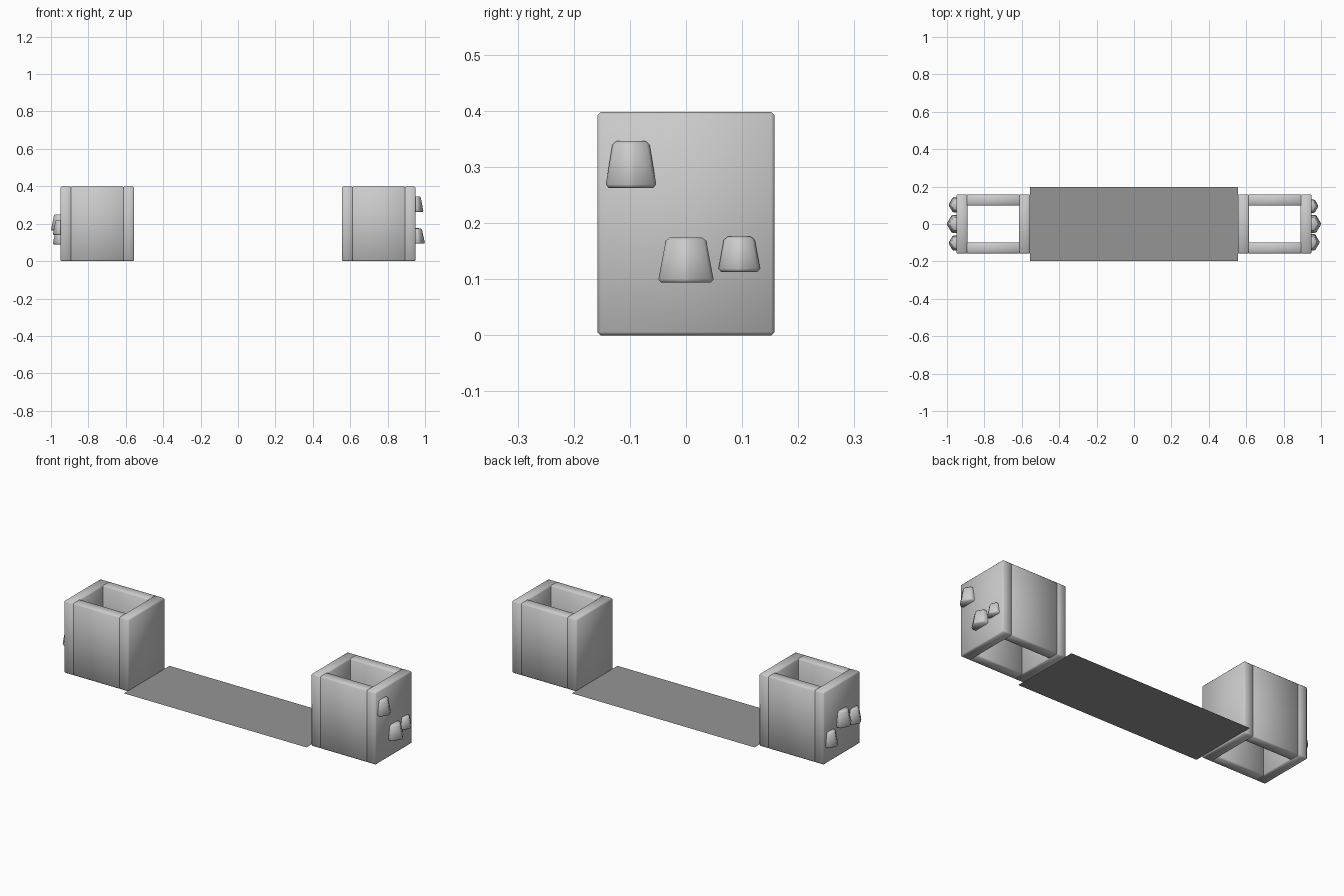
import bpy
from math import radians

if "Cube" in bpy.data.objects:
    bpy.data.objects.remove(bpy.data.objects["Cube"])


def material(name, value):
    m = bpy.data.materials.new(name)
    m.diffuse_color = (value, value, value, 1)
    m.use_nodes = True
    m.node_tree.nodes["Principled BSDF"].inputs["Base Color"].default_value = m.diffuse_color
    return m


DARK = material("deck_grey", 0.3)


def finish(obj, name, bevel):
    # soft bevel with fully smooth shading
    obj.name = name
    m = obj.modifiers.new("Bevel", 'BEVEL')
    m.width = bevel
    m.segments = 1
    m.limit_method = 'ANGLE'
    m.angle_limit = radians(20)
    bpy.ops.object.shade_smooth()
    return obj


def box(name, lo, hi, bevel):
    center = [(a + b) / 2 for a, b in zip(lo, hi)]
    bpy.ops.mesh.primitive_cube_add(size=1, location=center)
    obj = bpy.context.object
    obj.scale = [b - a for a, b in zip(lo, hi)]
    bpy.ops.object.transform_apply(location=False, rotation=False, scale=True)
    return finish(obj, name, bevel)


def hold(name, side, y, z0, z1, radius, tip):
    # six-sided tapered grip, half sunk into the outer wall
    bpy.ops.mesh.primitive_cone_add(
        vertices=6, radius1=radius, radius2=radius * 0.7, depth=z1 - z0,
        location=(side * (tip + 0.003 - radius), y, (z0 + z1) / 2), rotation=(0, 0, radians(30)))
    finish(bpy.context.object, name, 0.006)


# Thin deck sheet between the towers
bpy.ops.mesh.primitive_plane_add(size=1, location=(0, 0, 0.008))
deck = bpy.context.object
deck.name = "deck"
deck.scale = (1.112, 0.396, 1)
deck.data.materials.append(DARK)

# Two open towers, each made of four bevelled panels
X0, X1, Y, T, H = 0.555, 0.95, 0.158, 0.06, 0.398
for side, label in ((-1, "left"), (1, "right")):
    def panel(name, xa, xb, ya, yb):
        xs = sorted((side * xa, side * xb))
        box(f"{label}_{name}", (xs[0], ya, 0), (xs[1], yb, H), 0.006)
    panel("inner_wall", X0, X0 + T, -Y, Y)
    panel("outer_wall", X1 - T, X1, -Y, Y)
    panel("front_wall", X0 + T - 0.007, X1 - T + 0.007, -Y, -Y + T)
    panel("back_wall", X0 + T - 0.007, X1 - T + 0.007, Y - T, Y)

# Climbing grips on the outer walls: side, y, z bottom, z top, radius, tip x
grips = [
    (1, -0.098, 0.263, 0.346, 0.053, 0.992),
    (1, 0.0, 0.094, 0.174, 0.058, 1.0),
    (1, 0.095, 0.113, 0.176, 0.044, 0.985),
    (-1, 0.102, 0.09, 0.17, 0.048, 0.99),
    (-1, 0.0, 0.165, 0.25, 0.058, 1.0),
    (-1, -0.102, 0.14, 0.22, 0.048, 0.99),
]
for i, g in enumerate(grips):
    hold(f"grip_{i + 1}", *g)
